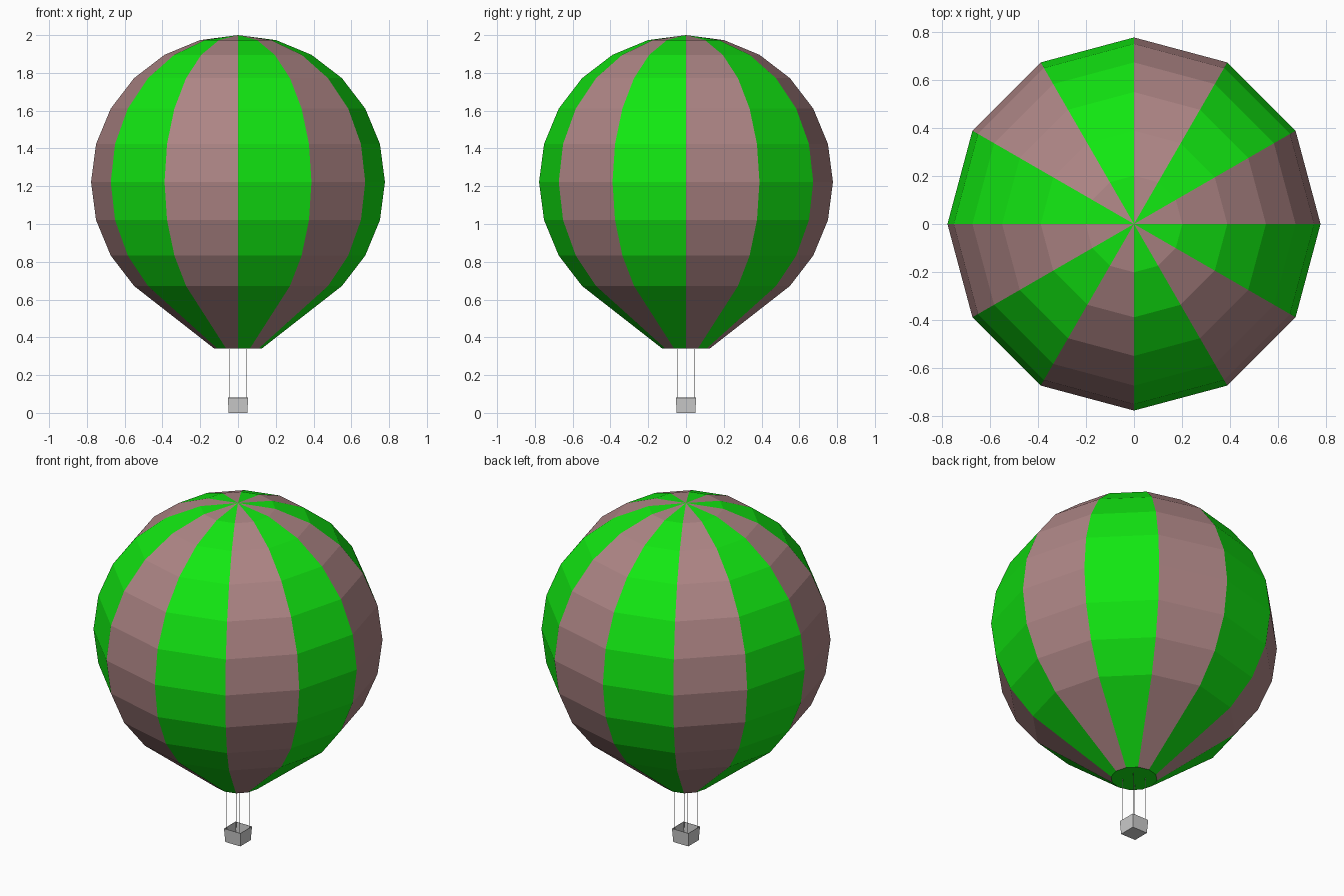
import bpy, bmesh
from math import sin, cos, radians

if "Cube" in bpy.data.objects:
    bpy.data.objects.remove(bpy.data.objects["Cube"])

def material(name, rgb):
    m = bpy.data.materials.new(name)
    m.diffuse_color = (*rgb, 1)
    m.use_nodes = True
    m.node_tree.nodes["Principled BSDF"].inputs["Base Color"].default_value = m.diffuse_color
    return m

def add_object(name, bm, mats=()):
    bmesh.ops.recalc_face_normals(bm, faces=bm.faces)
    mesh = bpy.data.meshes.new(name)
    bm.to_mesh(mesh)
    bm.free()
    for m in mats:
        mesh.materials.append(m)
    ob = bpy.data.objects.new(name, mesh)
    bpy.context.collection.objects.link(ob)
    return ob

green = material("green_fabric", (0.006, 0.80, 0.006))
mauve = material("mauve_fabric", (0.42, 0.235, 0.235))
grey = material("basket_grey", (0.6, 0.6, 0.6))

# Balloon envelope: 12-sided sphere whose lower part tapers to a closed mouth
SIDES, R, CZ = 12, 0.778, 1.222
profile = [(0.125, 0.34)]
profile += [(R * cos(radians(a)), CZ + R * sin(radians(a))) for a in range(-45, 90, 15)]
bm = bmesh.new()
rings = [[bm.verts.new((r * cos(radians(30 * k)), r * sin(radians(30 * k)), z))
          for k in range(SIDES)] for r, z in profile]
top = bm.verts.new((0, 0, CZ + R))
for k in range(SIDES):
    n = (k + 1) % SIDES
    stripe = 1 - k % 2
    for lo, hi in zip(rings, rings[1:]):
        bm.faces.new((lo[k], lo[n], hi[n], hi[k])).material_index = stripe
    bm.faces.new((rings[-1][k], rings[-1][n], top)).material_index = stripe
bm.faces.new(rings[0][::-1])
add_object("balloon_envelope", bm, (green, mauve))

# Basket: open box, slightly wider at the rim
bm = bmesh.new()
bmesh.ops.create_cube(bm, size=1)
for v in bm.verts:
    half = 0.054 if v.co.z > 0 else 0.049
    v.co.x = half if v.co.x > 0 else -half
    v.co.y = half if v.co.y > 0 else -half
    v.co.z = 0.08 if v.co.z > 0 else 0
lid = [f for f in bm.faces if all(v.co.z > 0.07 for v in f.verts)]
bmesh.ops.delete(bm, geom=lid, context='FACES_ONLY')
basket = add_object("basket", bm, (grey,))
wall = basket.modifiers.new("wall", 'SOLIDIFY')
wall.thickness = 0.003
wall.offset = -1

# Ropes from the basket corners to the mouth
for i, (sx, sy) in enumerate([(-1, -1), (1, -1), (1, 1), (-1, 1)]):
    bm = bmesh.new()
    bmesh.ops.create_cone(bm, cap_ends=True, segments=6, radius1=0.0013,
                          radius2=0.0013, depth=0.288)
    bmesh.ops.translate(bm, verts=bm.verts, vec=(0.043 * sx, 0.043 * sy, 0.195))
    add_object(f"rope_{i + 1}", bm, (grey,))
